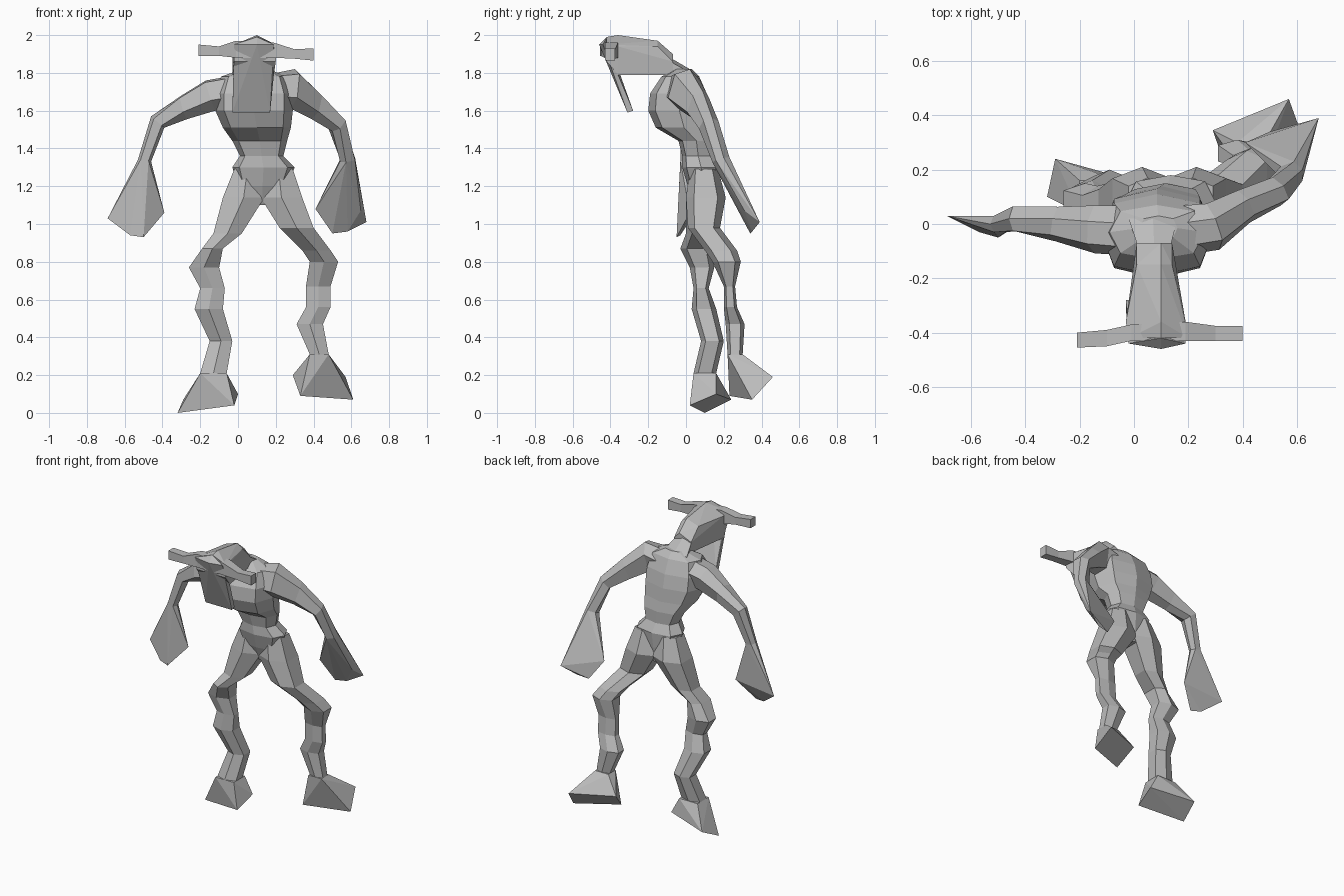
import bpy
import bmesh
import math
from mathutils import Vector

default_cube = bpy.data.objects.get("Cube")
if default_cube:
    bpy.data.objects.remove(default_cube, do_unlink=True)

# One matt grey for the whole creature
grey = bpy.data.materials.new("plain grey")
grey.use_nodes = True
colour = (0.5, 0.5, 0.5, 1)
grey.diffuse_color = colour
shader = grey.node_tree.nodes["Principled BSDF"]
shader.inputs["Base Color"].default_value = colour
shader.inputs["Roughness"].default_value = 0.8


def finish(name, bm):
    """Turn a bmesh into a flat shaded object."""
    bmesh.ops.recalc_face_normals(bm, faces=bm.faces)
    mesh = bpy.data.meshes.new(name)
    bm.to_mesh(mesh)
    bm.free()
    mesh.materials.append(grey)
    part = bpy.data.objects.new(name, mesh)
    bpy.context.scene.collection.objects.link(part)
    return part


def fuller(value):
    """Push a polygon coordinate outward for a squarer section."""
    return math.copysign(abs(value) ** 0.75, value)


def unit_ring(sides, turn=0.0):
    """Squarish polygon stretched so that it fills the square from -1 to 1."""
    angles = [math.tau * (i + turn) / sides + math.pi / 2 for i in range(sides)]
    ring = [(fuller(math.cos(a)), fuller(math.sin(a))) for a in angles]
    wide = max(abs(p[0]) for p in ring)
    tall = max(abs(p[1]) for p in ring)
    return [(p[0] / wide, p[1] / tall) for p in ring]


def box_ring(axis, a0, a1, b0, b1, along, sides, turn=0.0):
    """Polygon filling a rectangle that lies across the given axis."""
    points = []
    for s, t in unit_ring(sides, turn):
        a = (a0 + a1) / 2 + s * (a1 - a0) / 2
        b = (b0 + b1) / 2 + t * (b1 - b0) / 2
        point = [a, b]
        point.insert("XYZ".index(axis), along)
        points.append(Vector(point))
    return points


def loft(name, rings):
    """Skin a list of point rings and close both ends."""
    bm = bmesh.new()
    loops = [[bm.verts.new(p) for p in ring] for ring in rings]
    for low, high in zip(loops, loops[1:]):
        count = len(low)
        for i in range(count):
            j = (i + 1) % count
            bm.faces.new((low[i], low[j], high[j], high[i]))
    bm.faces.new(loops[0])
    bm.faces.new(loops[-1])
    return finish(name, bm)


def box_loft(name, axis, rows, sides, turn=0.0):
    return loft(name, [box_ring(axis, *row, sides, turn) for row in rows])


def hull(name, points):
    """Wrap a convex skin around a few corner points."""
    bm = bmesh.new()
    for p in points:
        bm.verts.new(p)
    result = bmesh.ops.convex_hull(bm, input=bm.verts)
    unused = [v for v in result["geom_interior"] if isinstance(v, bmesh.types.BMVert)]
    bmesh.ops.delete(bm, geom=unused, context="VERTS")
    return finish(name, bm)


def limb_rings(rows, sides):
    """Rings given by an upper point, a lower point and a half thickness."""
    centres = [(Vector(u) + Vector(w)) / 2 for u, w, _ in rows]
    rings = []
    for i, (upper, lower, half) in enumerate(rows):
        across = (Vector(upper) - Vector(lower)) / 2
        path = centres[min(i + 1, len(rows) - 1)] - centres[max(i - 1, 0)]
        side = across.cross(path).normalized() * half
        rings.append([centres[i] + side * s + across * t
                      for s, t in unit_ring(sides)])
    return rings


# Torso: x range, y range, height
torso = [
    (.09, .17, .05, .16, 1.1), (0, .26, .01, .17, 1.2),
    (-.03, .3, -.02, .18, 1.3), (.01, .24, -.02, .15, 1.36),
    (-.03, .26, -.04, .15, 1.44), (-.08, .28, -.16, .14, 1.51),
    (-.12, .29, -.2, .13, 1.6), (-.12, .29, -.19, .11, 1.69),
    (-.09, .26, -.13, .07, 1.78), (.02, .16, -.06, .03, 1.82),
]
box_loft("torso", "Z", torso, 8)

# Head with a ridged top: depth, x range, base, side and ridge heights
head = []
for y, left, right, base, edge, ridge in (
        (-.42, -.02, .2, 1.86, 1.95, 1.99), (-.36, -.03, .19, 1.79, 1.94, 2),
        (-.15, .01, .14, 1.79, 1.94, 1.97), (-.07, .01, .14, 1.79, 1.86, 1.9)):
    for x in (left, right):
        head += [(x, y, base), (x, y, edge)]
    head.append((.1, y, ridge))
hull("head", head)

# Neck: x range, z range, depth
neck = [(.02, .13, 1.79, 1.89, -.1), (-.02, .16, 1.73, 1.82, .02)]
box_loft("neck", "Y", neck, 6)

# Face plate, a wedge sloping down and back
plate = [(.1, -.46, 1.95), (.1, -.42, 1.99)]
for x_top, x_low in ((-.02, -.03), (.19, .17)):
    plate += [(x_top, -.44, 1.95), (x_top, -.36, 1.79),
              (x_low, -.31, 1.59), (x_low, -.28, 1.6)]
hull("face_plate", plate)

# Crossbar horns: y range, z range, side position
horns = [
    (-.455, -.4, 1.89, 1.95, -.21), (-.45, -.39, 1.89, 1.94, -.1),
    (-.43, -.37, 1.88, 1.97, -.01), (-.43, -.36, 1.88, 1.96, .19),
    (-.43, -.375, 1.875, 1.925, .3), (-.43, -.375, 1.865, 1.93, .4),
]
box_loft("horns", "X", horns, 4, 0.5)

# Legs: x range, y range, height; the top ring is buried in the torso
legs = {
    "left": [
        (.14, .29, .02, .17, 1.29), (.12, .34, 0, .21, 1.14),
        (.22, .4, .01, .18, .98), (.34, .49, .1, .27, .86),
        (.38, .53, .14, .29, .8), (.36, .49, .2, .26, .67),
        (.36, .49, .2, .27, .56), (.31, .45, .21, .31, .47),
        (.38, .48, .22, .3, .31),
    ],
    "right": [
        (-.02, .12, .02, .17, 1.29), (-.08, .14, 0, .21, 1.14),
        (-.13, .02, 0, .16, .95), (-.19, -.08, -.03, .14, .87),
        (-.26, -.1, .02, .15, .77), (-.2, -.07, .04, .12, .66),
        (-.23, -.08, .03, .16, .55), (-.15, -.03, .08, .2, .38),
        (-.2, -.06, .04, .16, .21),
    ],
}

# Feet: four corners of each tilted sole
soles = {
    "left": [(.33, .23, .09), (.61, .35, .07), (.57, .46, .19), (.29, .345, .2)],
    "right": [(-.32, .1, 0), (-.02, .02, .04), (0, .16, .1), (-.29, .24, .07)],
}

# Arms: upper edge, lower edge, half thickness
arms = {
    "left": [
        ((.15, 0, 1.79), (.17, -.05, 1.62), .08),
        ((.3, .02, 1.82), (.28, -.04, 1.61), .075),
        ((.42, .09, 1.7), (.39, .04, 1.555), .055),
        ((.55, .14, 1.56), (.5, .1, 1.49), .05),
        ((.62, .2, 1.35), (.54, .17, 1.33), .04),
    ],
    "right": [
        ((0, 0, 1.79), (0, -.05, 1.62), .08),
        ((-.17, .01, 1.76), (-.12, -.05, 1.6), .075),
        ((-.3, .02, 1.68), (-.27, -.02, 1.555), .055),
        ((-.46, .02, 1.57), (-.39, .02, 1.51), .045),
        ((-.53, 0, 1.34), (-.46, 0, 1.33), .03),
    ],
}

# Hands: corners of each flared end
palms = {
    "left": [(.68, .39, 1.01), (.58, .35, .96), (.5, .34, .95),
             (.41, .3, 1.08), (.65, .31, 1.07)],
    "right": [(-.69, .03, 1.03), (-.57, -.03, .94),
              (-.5, -.05, .93), (-.39, .02, 1.06)],
}

for side in ("left", "right"):
    box_loft(side + "_leg", "Z", legs[side], 6)
    ankle = box_ring("Z", *legs[side][-1], 4, 0.5)
    hull(side + "_foot", ankle + soles[side])

    rings = limb_rings(arms[side], 6)
    loft(side + "_arm", rings)
    hull(side + "_hand", rings[-1] + [Vector(p) for p in palms[side]])
